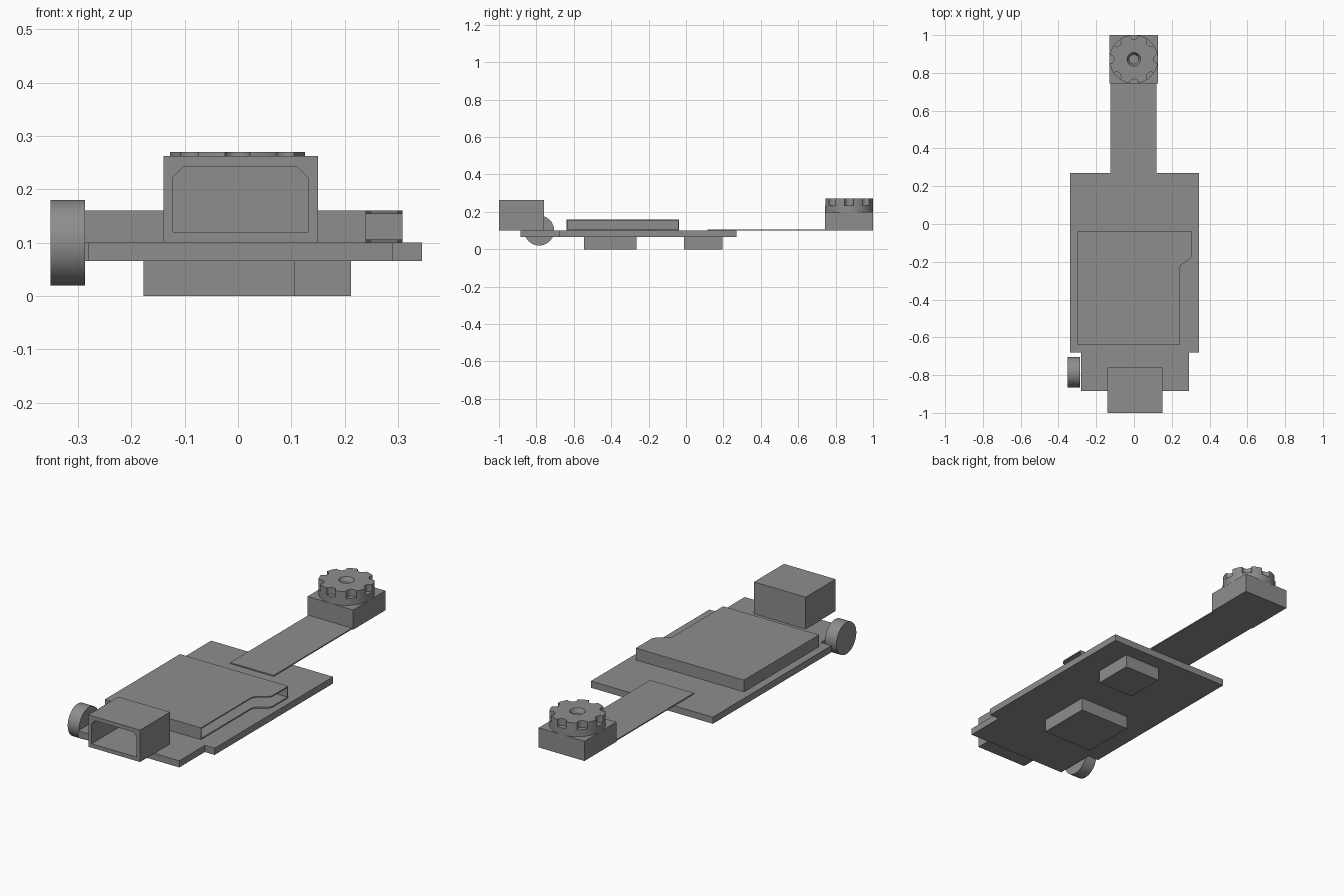
import bpy, bmesh
from math import sin, cos, pi, radians
from mathutils import Matrix, Vector

cube = bpy.data.objects.get("Cube")
if cube:
    bpy.data.objects.remove(cube, do_unlink=True)

grey = bpy.data.materials.new("plain grey")
grey.use_nodes = True
colour = (0.27, 0.27, 0.27, 1)
grey.diffuse_color = colour
grey.node_tree.nodes["Principled BSDF"].inputs["Base Color"].default_value = colour


def finish(name, bm):
    bmesh.ops.recalc_face_normals(bm, faces=bm.faces)
    mesh = bpy.data.meshes.new(name)
    bm.to_mesh(mesh)
    bm.free()
    mesh.materials.append(grey)
    obj = bpy.data.objects.new(name, mesh)
    bpy.context.collection.objects.link(obj)
    return obj


def prism(name, outline, low, high, axis="z"):
    """Extrude a 2D outline along z (xy outline) or y (xz outline)."""
    bm = bmesh.new()
    place = (lambda a, b: (a, b, low)) if axis == "z" else (lambda a, b: (a, low, b))
    face = bm.faces.new([bm.verts.new(place(a, b)) for a, b in outline])
    moved = bmesh.ops.extrude_face_region(bm, geom=[face])["geom"]
    step = Vector((0, 0, high - low) if axis == "z" else (0, high - low, 0))
    bmesh.ops.translate(bm, vec=step, verts=[v for v in moved if isinstance(v, bmesh.types.BMVert)])
    return finish(name, bm)


def box(name, x0, x1, y0, y1, z0, z1):
    return prism(name, [(x0, y0), (x1, y0), (x1, y1), (x0, y1)], z0, z1)


def cylinder(name, centre, r_low, r_high, depth, sides=64, turn=None):
    bm = bmesh.new()
    matrix = Matrix.Translation(centre) @ (turn or Matrix())
    bmesh.ops.create_cone(bm, cap_ends=True, segments=sides, radius1=r_low,
                          radius2=r_high, depth=depth, matrix=matrix)
    return finish(name, bm)


def activate(obj):
    bpy.ops.object.select_all(action="DESELECT")
    obj.select_set(True)
    bpy.context.view_layer.objects.active = obj


def cut(obj, cutter):
    mod = obj.modifiers.new("cut", "BOOLEAN")
    mod.operation, mod.solver, mod.object = "DIFFERENCE", "EXACT", cutter
    activate(obj)
    bpy.ops.object.modifier_apply(modifier=mod.name)
    bpy.data.objects.remove(cutter, do_unlink=True)


def smooth(obj):
    activate(obj)
    bpy.ops.object.shade_smooth_by_angle(angle=radians(30))


# Circuit board with a narrower front end
prism("circuit_board", [(-0.28, -0.885), (0.29, -0.885), (0.29, -0.68), (0.345, -0.68),
                        (0.345, 0.27), (-0.34, 0.27), (-0.34, -0.68), (-0.28, -0.68)],
      0.066, 0.1)

# Chips under the board
box("large_chip", -0.177, 0.107, -0.545, -0.265, 0, 0.066)
box("small_chip", 0.007, 0.212, -0.01, 0.195, 0, 0.066)

# Memory card slot: thin shell, open along its stepped side
slot = prism("card_slot", [(-0.3, -0.64), (0.24, -0.64), (0.24, -0.235), (0.25, -0.215),
                           (0.298, -0.183), (0.308, -0.165), (0.308, -0.037), (-0.3, -0.037)],
             0.1, 0.16)
cut(slot, box("slot_cutter", -0.294, 0.4, -0.634, -0.043, 0.106, 0.154))

# Front socket with a chamfered opening
socket = box("socket", -0.14, 0.15, -1, -0.76, 0.1, 0.262)
cut(socket, prism("socket_cutter", [(-0.122, 0.12), (0.131, 0.12), (0.131, 0.222),
                                    (0.111, 0.242), (-0.102, 0.242), (-0.122, 0.222)],
                  -1.1, -0.78, axis="y"))

# Side thumb wheel
smooth(cylinder("thumb_wheel", (-0.319, -0.785, 0.1), 0.08, 0.08, 0.064,
                turn=Matrix.Rotation(pi / 2, 4, "Y")))

# Ribbon cable and camera block
box("ribbon_cable", -0.125, 0.12, 0.115, 0.745, 0.1, 0.106)
box("camera_block", -0.13, 0.127, 0.743, 1, 0.1, 0.2)

# Lens ring with grip notches and a tapered centre hole
cx, cy, radius = -0.001, 0.872, 0.129
lens = cylinder("lens_ring", (cx, cy, 0.235), radius, radius, 0.07)
for k in range(8):
    a = k * pi / 4
    cut(lens, cylinder("notch_cutter", (cx + radius * cos(a), cy + radius * sin(a), 0.265),
                       0.024, 0.024, 0.06, sides=24))
cut(lens, cylinder("hole_cutter", (cx, cy, 0.263), 0.025, 0.04, 0.03, sides=32))
smooth(lens)
